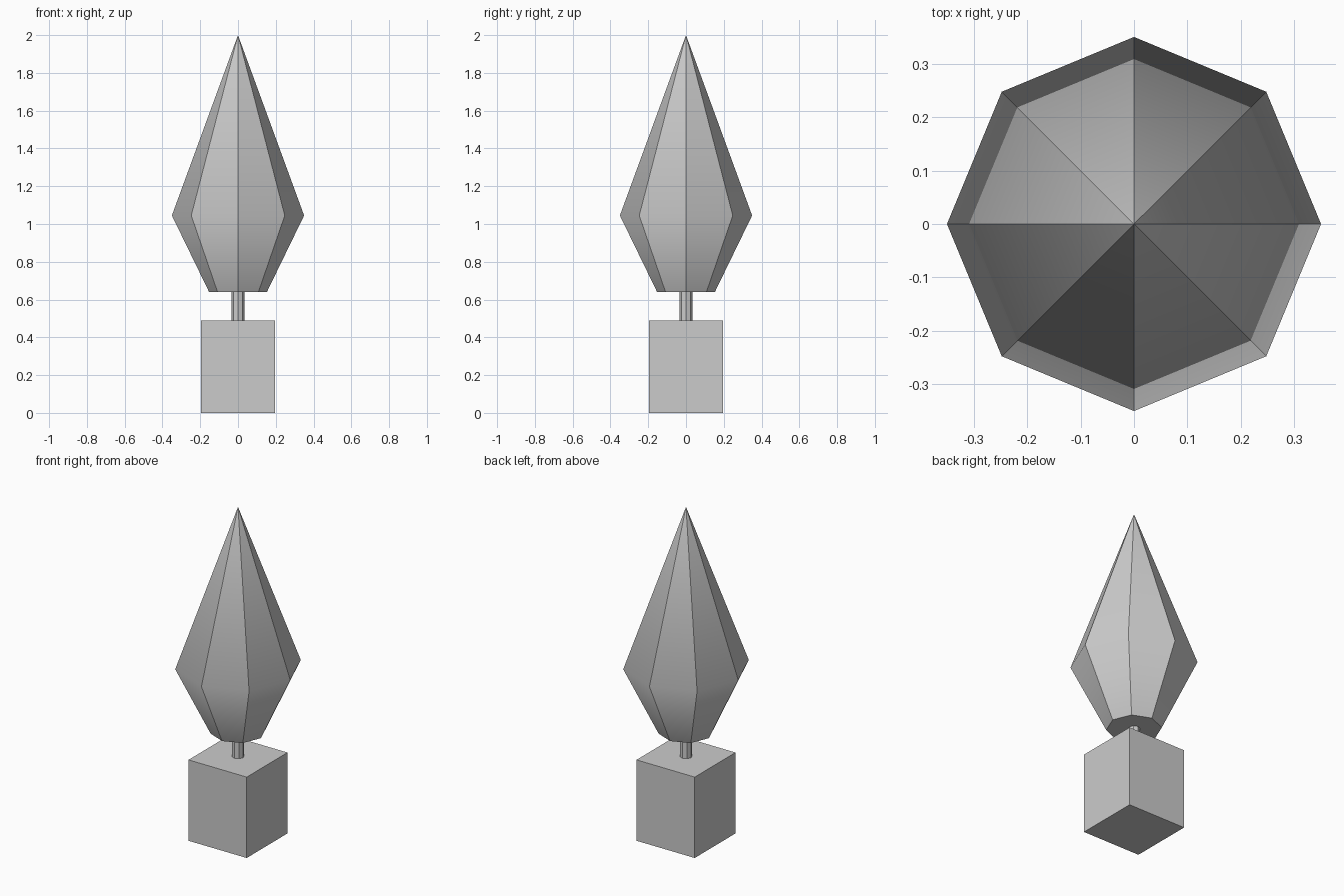
import bpy, bmesh
from math import cos, sin, tau

if "Cube" in bpy.data.objects:
    bpy.data.objects.remove(bpy.data.objects["Cube"])


def lathe(name, rings, sides, tip=None):
    """Stack polygon rings (radius, z), capped below and closed by a tip or cap."""
    bm = bmesh.new()
    loops = [[bm.verts.new((r * cos(tau * i / sides), r * sin(tau * i / sides), z))
              for i in range(sides)] for r, z in rings]
    bm.faces.new(loops[0][::-1])
    for a, b in zip(loops, loops[1:]):
        for i in range(sides):
            j = (i + 1) % sides
            bm.faces.new((a[i], a[j], b[j], b[i]))
    top = loops[-1]
    if tip is None:
        bm.faces.new(top)
    else:
        apex = bm.verts.new((0, 0, tip))
        for i in range(sides):
            bm.faces.new((top[i], top[(i + 1) % sides], apex))
    bmesh.ops.recalc_face_normals(bm, faces=bm.faces)
    # Facets stay crisp; only the widest inner ring blends smoothly
    inner = {v for loop in loops[1:] for v in loop} if tip is not None else set()
    for f in bm.faces:
        f.smooth = bool(inner)
    for e in bm.edges:
        e.smooth = all(v in inner for v in e.verts)
    mesh = bpy.data.meshes.new(name)
    bm.to_mesh(mesh)
    bm.free()
    obj = bpy.data.objects.new(name, mesh)
    bpy.context.collection.objects.link(obj)
    return obj


# Square planter box
bpy.ops.mesh.primitive_cube_add(size=1, location=(0, 0, 0.245))
planter = bpy.context.object
planter.name = "planter"
planter.dimensions = (0.39, 0.39, 0.49)
bpy.ops.object.transform_apply(location=False, rotation=False, scale=True)

# Thin trunk
lathe("trunk", [(0.034, 0.49), (0.034, 0.64)], 8)

# Eight-sided pointed foliage
lathe("foliage", [(0.153, 0.64), (0.35, 1.045)], 8, tip=2.0)
